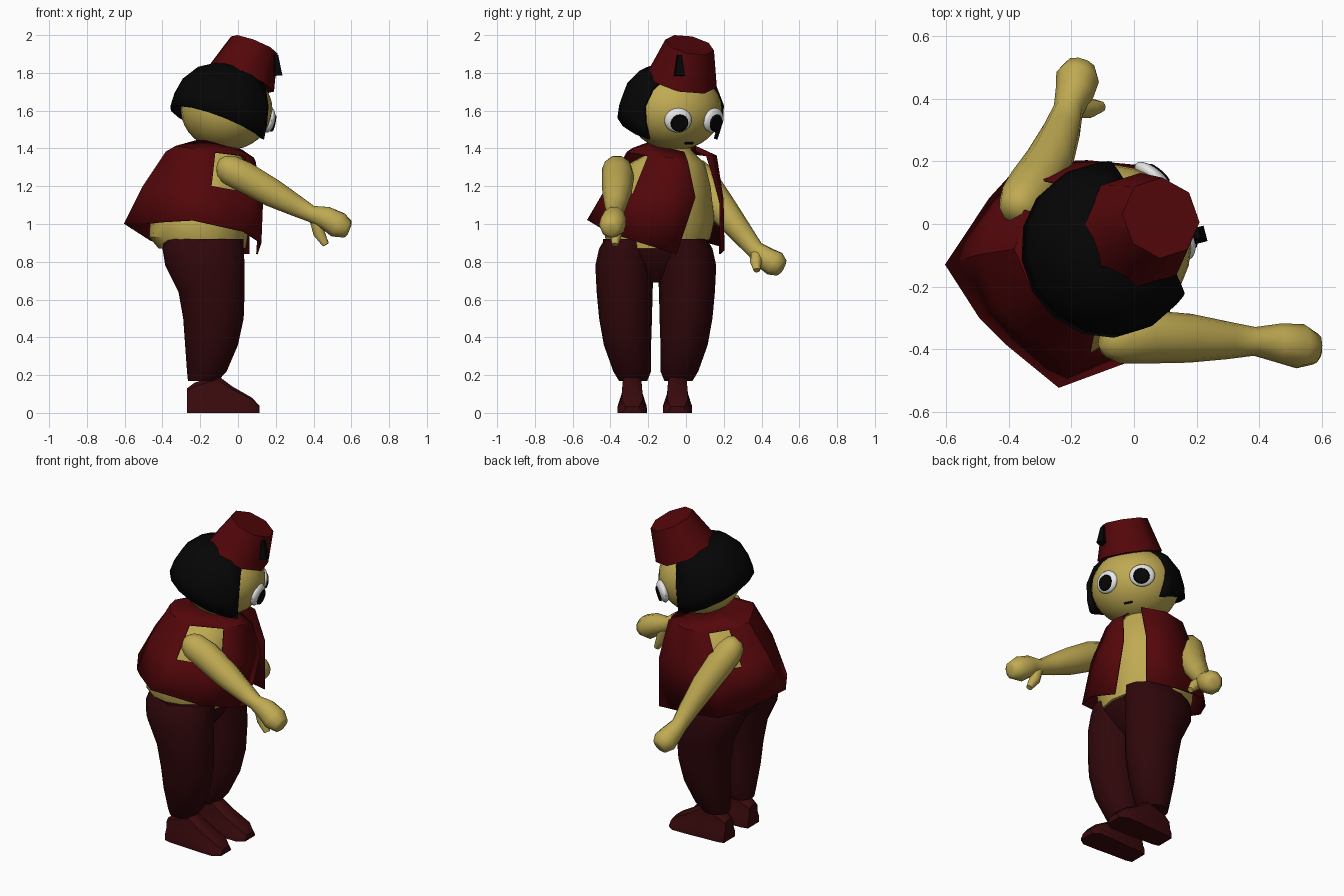
import bpy, bmesh, math
from mathutils import Vector, Matrix

if "Cube" in bpy.data.objects:
    bpy.data.objects.remove(bpy.data.objects["Cube"])


def material(name, r, g, b):
    m = bpy.data.materials.new(name)
    m.diffuse_color = (r, g, b, 1)
    m.use_nodes = True
    m.node_tree.nodes["Principled BSDF"].inputs["Base Color"].default_value = m.diffuse_color
    return m


SKIN = material("skin", 0.52, 0.40, 0.085)
RED = material("dark_red", 0.088, 0.002, 0.003)
PANTS = material("maroon_cloth", 0.028, 0.002, 0.003)
SHOE = material("shoe_brown_red", 0.042, 0.003, 0.004)
BLACK = material("black", 0.0015, 0.0015, 0.0015)
WHITE = material("eye_white", 0.8, 0.8, 0.8)


def finish(bm, name, mat, angle=40):
    bmesh.ops.recalc_face_normals(bm, faces=bm.faces[:])
    me = bpy.data.meshes.new(name)
    bm.to_mesh(me)
    bm.free()
    me.materials.append(mat)
    ob = bpy.data.objects.new(name, me)
    bpy.context.collection.objects.link(ob)
    if angle:
        bpy.ops.object.select_all(action='DESELECT')
        ob.select_set(True)
        bpy.context.view_layer.objects.active = ob
        bpy.ops.object.shade_smooth_by_angle(angle=math.radians(angle))
    return ob


def loft(rings, closed=True, caps=True, skip=()):
    """Bridge equal-length rings of points; skip holds (ring, segment) holes."""
    bm = bmesh.new()
    vs = [[bm.verts.new(p) for p in r] for r in rings]
    n = len(rings[0])
    for i in range(len(vs) - 1):
        for j in range(n if closed else n - 1):
            if (i, j) not in skip:
                k = (j + 1) % n
                bm.faces.new((vs[i][j], vs[i][k], vs[i + 1][k], vs[i + 1][j]))
    if caps:
        bm.faces.new(vs[0])
        bm.faces.new(vs[-1])
    return bm


def ellipse(cx, cy, z, rx, ry, n=16):
    return [(cx + rx * math.cos(t), cy + ry * math.sin(t), z)
            for t in (2 * math.pi * i / n for i in range(n))]


def tube(points, n=10):
    """Rings around a path of (x, y, z, radius)."""
    pts = [Vector(p[:3]) for p in points]
    rings = []
    for i, p in enumerate(pts):
        d = (pts[min(i + 1, len(pts) - 1)] - pts[max(i - 1, 0)]).normalized()
        u = d.cross(Vector((0, 0, 1))).normalized()
        v = u.cross(d)
        r = points[i][3]
        rings.append([p + r * (u * math.cos(a) + v * math.sin(a))
                      for a in (2 * math.pi * k / n for k in range(n))])
    return loft(rings)


def lathe(profile, n):
    return [ellipse(0, 0, z, r, r, n) for r, z in profile]


def ball(name, mat, matrix, scale, seg=24, rings=16):
    bm = bmesh.new()
    bmesh.ops.create_uvsphere(bm, u_segments=seg, v_segments=rings, radius=1)
    bm.transform(matrix @ Matrix.Diagonal((*scale, 1)))
    return finish(bm, name, mat)


# shoes and trouser legs, one per side
for side, s in (("right", -1), ("left", 1)):
    cy = -0.165 + s * 0.12
    rings = []
    for x, w, h in ((-0.27, 0.055, 0.13), (-0.23, 0.065, 0.16), (-0.11, 0.07, 0.2),
                    (-0.03, 0.076, 0.14), (0.075, 0.078, 0.08), (0.115, 0.05, 0.035)):
        half = [(w, 0), (w, 0.28 * h), (0.76 * w, 0.55 * h), (0.7 * w, 0.88 * h), (0.4 * w, h)]
        sec = half + [(-a, b) for a, b in reversed(half)]
        rings.append([(x, cy + a, b) for a, b in sec])
    finish(loft(rings), side + "_shoe", SHOE)
    legs = ((0.17, -0.185, 0.12, 0.08, 0.075), (0.22, -0.165, 0.125, 0.105, 0.1),
            (0.36, -0.14, 0.15, 0.14, 0.125), (0.5, -0.13, 0.16, 0.16, 0.14),
            (0.64, -0.14, 0.165, 0.175, 0.148), (0.78, -0.175, 0.165, 0.21, 0.155),
            (0.87, -0.185, 0.15, 0.215, 0.15), (0.92, -0.18, 0.13, 0.21, 0.14))
    finish(loft([ellipse(cx, -0.16 + s * d, z, rx, ry)
                 for z, cx, d, rx, ry in legs]), side + "_trouser_leg", PANTS)

# trouser seat joining the legs
finish(loft([ellipse(-0.17, -0.16, 0.69, 0.08, 0.08), ellipse(-0.18, -0.16, 0.76, 0.15, 0.2),
             ellipse(-0.18, -0.16, 0.85, 0.2, 0.28), ellipse(-0.18, -0.16, 0.92, 0.21, 0.28)]),
       "trouser_seat", PANTS)

# bare torso and neck
finish(loft([ellipse(-0.19, -0.15, 0.87, 0.23, 0.25), ellipse(-0.21, -0.15, 0.93, 0.26, 0.28),
             ellipse(-0.2, -0.14, 1.02, 0.265, 0.29), ellipse(-0.17, -0.13, 1.2, 0.24, 0.26),
             ellipse(-0.14, -0.1, 1.32, 0.18, 0.2), ellipse(-0.1, -0.07, 1.39, 0.1, 0.1),
             ellipse(-0.08, -0.06, 1.46, 0.07, 0.07)]), "torso", SKIN)

# open vest: hem, chest, shoulder and collar rings, from right front edge round the back
hem = [(0.1, -0.05, 0.84), (0.12, -0.24, 0.9), (0.03, -0.42, 0.96), (-0.24, -0.52, 1.02),
       (-0.41, -0.38, 1.01), (-0.49, -0.3, 1.0), (-0.6, -0.13, 1.0), (-0.46, 0.08, 0.91),
       (-0.36, 0.19, 0.88), (-0.15, 0.2, 0.86), (0.06, 0.18, 0.84)]
chest = [(0.12, 0.05, 1.14), (0.13, -0.12, 1.15), (0.08, -0.28, 1.16), (-0.14, -0.415, 1.2),
         (-0.36, -0.34, 1.2), (-0.43, -0.26, 1.2), (-0.5, -0.1, 1.2), (-0.43, 0.06, 1.17),
         (-0.33, 0.15, 1.15), (-0.12, 0.195, 1.13), (0.06, 0.18, 1.14)]
shoulder = [(0.09, 0.01, 1.33), (0.08, -0.09, 1.35), (0.04, -0.2, 1.36), (-0.12, -0.31, 1.38),
            (-0.27, -0.28, 1.4), (-0.33, -0.2, 1.41), (-0.38, -0.08, 1.38), (-0.33, 0.04, 1.37),
            (-0.25, 0.13, 1.36), (-0.1, 0.16, 1.36), (0.04, 0.11, 1.36)]
collar = [(0.03, -0.01, 1.38), (0.02, -0.06, 1.39), (-0.03, -0.12, 1.41), (-0.12, -0.18, 1.43),
          (-0.17, -0.17, 1.44), (-0.2, -0.14, 1.44), (-0.22, -0.08, 1.44), (-0.2, -0.02, 1.43),
          (-0.15, 0.02, 1.42), (-0.08, 0.05, 1.41), (-0.01, 0.05, 1.39)]
vest = finish(loft([hem, chest, shoulder, collar], closed=False, caps=False,
                   skip={(1, 2), (1, 7)}), "vest", RED, 35)
sol = vest.modifiers.new("thickness", 'SOLIDIFY')
sol.thickness = 0.008
sol.offset = 0

# arms with hands and thumbs
finish(tube([(-0.1, -0.36, 1.315, 0.035), (-0.085, -0.365, 1.31, 0.06),
             (-0.05, -0.365, 1.29, 0.08), (0.03, -0.36, 1.25, 0.086),
             (0.18, -0.365, 1.165, 0.078), (0.3, -0.372, 1.1, 0.06), (0.385, -0.375, 1.055, 0.046),
             (0.46, -0.38, 1.035, 0.062), (0.53, -0.39, 0.995, 0.072),
             (0.58, -0.4, 0.972, 0.05), (0.59, -0.4, 0.968, 0.03)]), "right_arm", SKIN, 65)
finish(tube([(0.41, -0.37, 1.03, 0.035), (0.43, -0.37, 0.95, 0.032),
             (0.465, -0.375, 0.89, 0.018)]), "right_thumb", SKIN)
finish(tube([(-0.385, 0.03, 1.315, 0.035), (-0.375, 0.045, 1.3, 0.06),
             (-0.355, 0.07, 1.255, 0.08), (-0.32, 0.12, 1.18, 0.085),
             (-0.27, 0.2, 1.07, 0.078), (-0.23, 0.3, 0.945, 0.06), (-0.21, 0.365, 0.865, 0.048),
             (-0.19, 0.42, 0.82, 0.062), (-0.18, 0.47, 0.79, 0.07),
             (-0.17, 0.503, 0.768, 0.05), (-0.168, 0.51, 0.764, 0.03)]), "left_arm", SKIN, 65)
finish(tube([(-0.19, 0.375, 0.84, 0.035), (-0.14, 0.37, 0.8, 0.032),
             (-0.105, 0.375, 0.755, 0.018)]), "left_thumb", SKIN)

# head
yaw = Matrix.Rotation(math.radians(29), 4, 'Z')
tilt = Matrix.Rotation(math.radians(24), 4, 'Y')
head = Matrix.Translation((-0.06, -0.06, 1.605)) @ yaw
ball("head", SKIN, head, (0.24, 0.252, 0.215))

# eyes: flattened white balls with thin pupil plates
for side, s in (("right", -1), ("left", 1)):
    place = (head @ Matrix.Translation((0.205, s * 0.107 + 0.014, -0.056))
             @ Matrix.Rotation(math.radians(s * 20), 4, 'Z')
             @ Matrix.Rotation(math.radians(12), 4, 'Y'))
    ball(side + "_eye", WHITE, place, (0.03, 0.073, 0.066), 20, 12)
    bm = bmesh.new()
    bmesh.ops.create_cone(bm, cap_ends=True, segments=16, radius1=0.048, radius2=0.042,
                          depth=0.009)
    bm.transform(place @ Matrix.Translation((0.027, s * -0.004, -0.01))
                 @ Matrix.Rotation(math.pi / 2, 4, 'Y'))
    finish(bm, side + "_pupil", BLACK, 0)

# small mouth
bm = bmesh.new()
bmesh.ops.create_cube(bm, size=1)
bm.transform(head @ Matrix.Translation((0.138, 0.01, -0.176)) @ Matrix.Rotation(0.85, 4, 'Y')
             @ Matrix.Diagonal((0.009, 0.05, 0.012, 1)))
finish(bm, "mouth", BLACK, 0)

# bowl-cut hair, tipped forward and cut open at the face
bm = loft(lathe([(0.276, -0.095), (0.281, -0.02), (0.268, 0.07), (0.215, 0.16),
                 (0.13, 0.22), (0.03, 0.24)], 16), caps=False)
bmesh.ops.contextual_create(bm, geom=[e for e in bm.edges
                                      if all(v.co.z > 0.23 for v in e.verts)])
bmesh.ops.bisect_plane(bm, geom=bm.verts[:] + bm.edges[:] + bm.faces[:],
                       plane_co=(0.14, 0, 0), plane_no=(1, 0, 0.38), clear_outer=True)
bm.transform(Matrix.Translation((-0.07, -0.075, 1.605)) @ yaw @ tilt)
hair = finish(bm, "hair", BLACK, 35)
sol = hair.modifiers.new("thickness", 'SOLIDIFY')
sol.thickness = 0.02

# tapered hat with a tassel hanging down its front
hat = Matrix.Translation((0.015, -0.02, 1.765)) @ yaw @ tilt
bm = loft(lathe([(0.188, 0), (0.132, 0.2)], 8))
bm.transform(hat @ Matrix.Rotation(math.radians(12), 4, 'Z'))
finish(bm, "hat", RED, 50)
bm = bmesh.new()
bmesh.ops.create_cone(bm, cap_ends=True, segments=4, radius1=0.036, radius2=0.016, depth=0.11)
bm.transform(Matrix.Translation((0.205, -0.035, 1.84)) @ Matrix.Rotation(math.radians(-4), 4, 'Y')
             @ Matrix.Rotation(math.radians(15), 4, 'Z')
             @ Matrix.Diagonal((0.8, 1, 1, 1)) @ Matrix.Rotation(math.pi / 4, 4, 'Z'))
finish(bm, "tassel", BLACK, 0)
